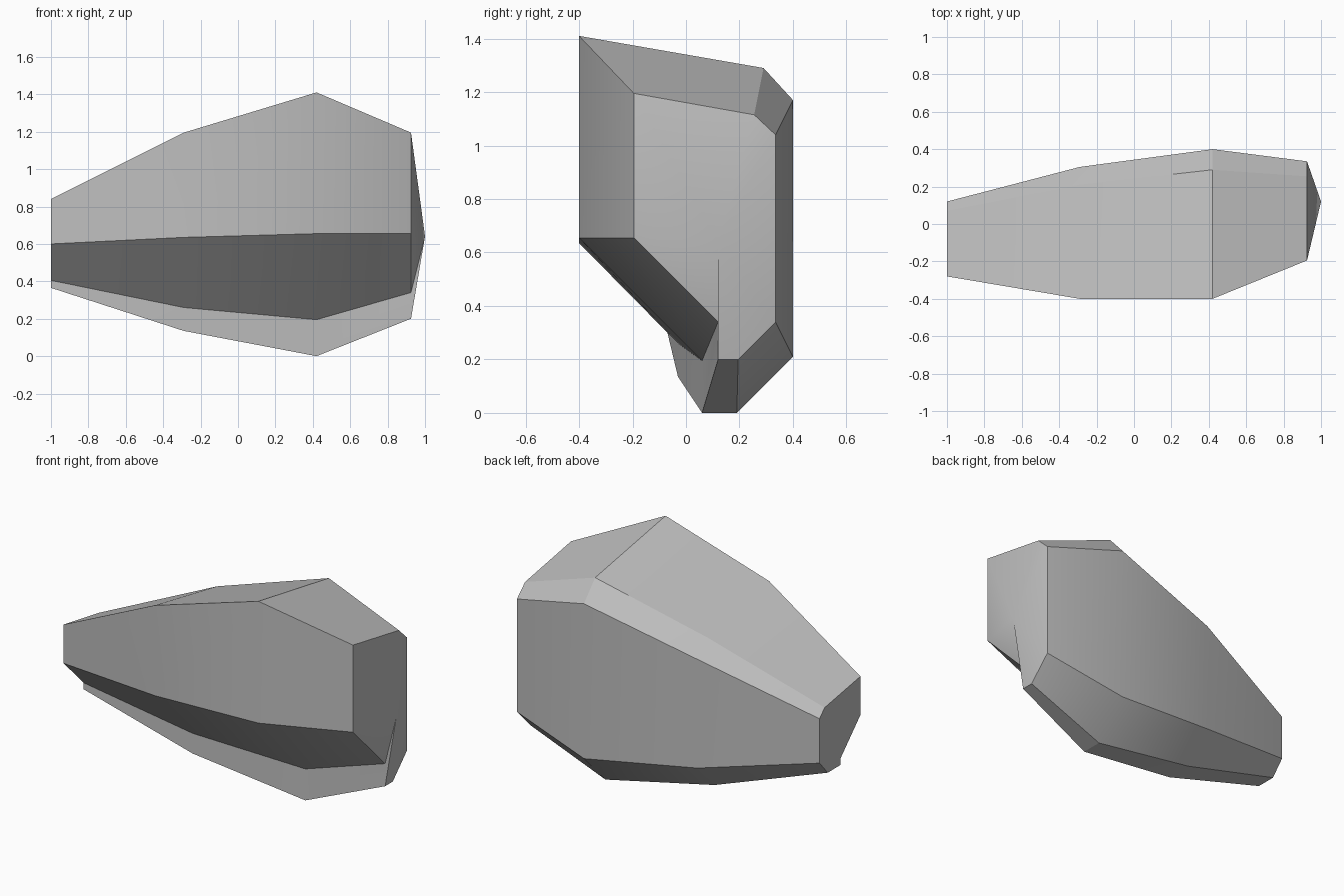
import bpy
import bmesh
import math

cube = bpy.data.objects.get("Cube")
if cube:
    bpy.data.objects.remove(cube, do_unlink=True)

# One plain grey colour for the whole stone
grey = bpy.data.materials.new("stone_grey")
grey.use_nodes = True
colour = (0.52, 0.52, 0.52, 1)
grey.diffuse_color = colour
shader = next(n for n in grey.node_tree.nodes if n.type == 'BSDF_PRINCIPLED')
shader.inputs["Base Color"].default_value = colour
shader.inputs["Roughness"].default_value = 0.9

# Cross-sections from the narrow end to the wide end: x, then (y, z) points in
# order front top, back top, back upper, back lower, bottom back, bottom front,
# step, front lower
SECTIONS = [
    (-1, [(-.28, .84), (.07, .78), (.12, .73), (.12, .455),
          (.04, .365), (-.085, .365), (-.085, .405), (-.28, .6)]),
    (-.29, [(-.4, 1.195), (.21, 1.08), (.305, .98), (.305, .305),
            (.135, .135), (-.03, .135), (-.03, .26), (-.4, .635)]),
    (.42, [(-.4, 1.41), (.29, 1.29), (.4, 1.17), (.4, .21),
           (.19, 0), (.06, 0), (.06, .195), (-.4, .655)]),
    (.925, [(-.195, 1.195), (.255, 1.115), (.335, 1.04), (.335, .34),
            (.195, .2), (.12, .2), (.12, .34), (-.195, .655)]),
]
BOTTOM_FRONT = 5

bm = bmesh.new()
rings = [[bm.verts.new((x, y, z)) for y, z in points] for x, points in SECTIONS]
sides = len(rings[0])

# Skin between neighbouring sections; the twisted step strip is split diagonally
for near, far in zip(rings, rings[1:]):
    for i in range(sides):
        j = (i + 1) % sides
        if i == BOTTOM_FRONT:
            bm.faces.new((near[i], near[j], far[j]))
            bm.faces.new((near[i], far[j], far[i]))
        else:
            bm.faces.new((near[i], near[j], far[j], far[i]))

# Flat narrow end and shallow pointed cap on the wide end
bm.faces.new(rings[0])
apex = bm.verts.new((1, .12, .64))
for i in range(sides):
    bm.faces.new((rings[-1][i], rings[-1][(i + 1) % sides], apex))

bmesh.ops.recalc_face_normals(bm, faces=bm.faces[:])
mesh = bpy.data.meshes.new("faceted_stone")
bm.to_mesh(mesh)
bm.free()
mesh.materials.append(grey)

stone = bpy.data.objects.new("faceted_stone", mesh)
bpy.context.collection.objects.link(stone)

# Soft folds along the body, crisp edges between the main planes
bpy.ops.object.select_all(action='DESELECT')
stone.select_set(True)
bpy.context.view_layer.objects.active = stone
bpy.ops.object.shade_smooth_by_angle(angle=math.radians(30))
